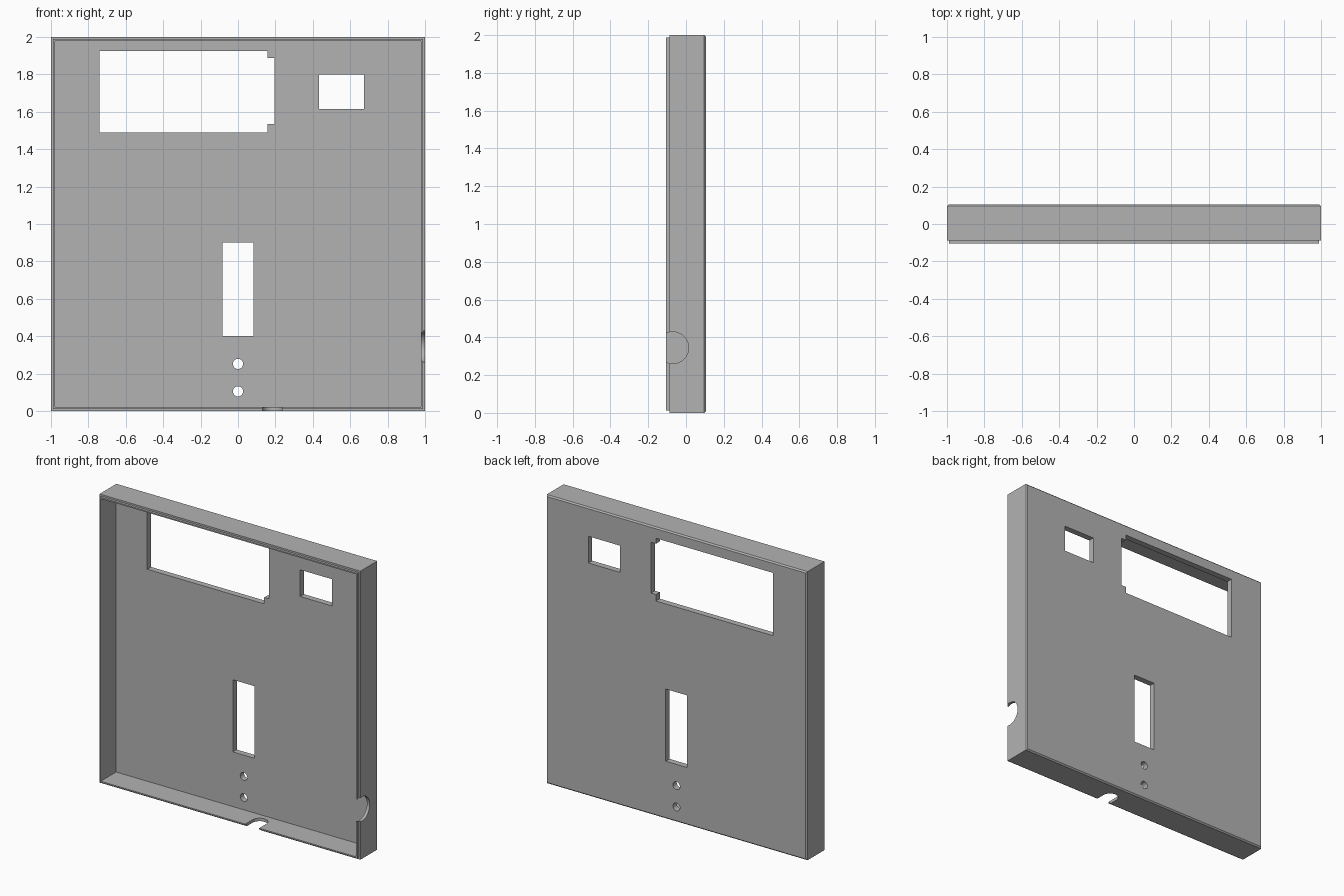
import bpy
import bmesh
from math import pi
from mathutils import Matrix, Vector

if "Cube" in bpy.data.objects:
    bpy.data.objects.remove(bpy.data.objects["Cube"])

FRONT, SHOULDER, FLOOR, BACK = -0.105, -0.088, 0.063, 0.105
CHAMFER = 0.009

# One plain grey for the whole moulding
grey = bpy.data.materials.new("plain_grey")
grey.use_nodes = True
colour = (0.45, 0.45, 0.45, 1)
grey.diffuse_color = colour
grey.node_tree.nodes["Principled BSDF"].inputs["Base Color"].default_value = colour


def make_object(name, bm):
    bmesh.ops.recalc_face_normals(bm, faces=bm.faces)
    mesh = bpy.data.meshes.new(name)
    bm.to_mesh(mesh)
    bm.free()
    mesh.materials.append(grey)
    ob = bpy.data.objects.new(name, mesh)
    bpy.context.collection.objects.link(ob)
    return ob


def square_loft(name, rings):
    """Skin square rings given as (half size, y), capped at both ends."""
    bm = bmesh.new()
    loops = [[bm.verts.new((sx * h, y, 1 + sz * h))
              for sx, sz in ((-1, -1), (1, -1), (1, 1), (-1, 1))]
             for h, y in rings]
    for a, b in zip(loops, loops[1:]):
        for i in range(4):
            j = (i + 1) % 4
            bm.faces.new((a[i], a[j], b[j], b[i]))
    bm.faces.new(loops[0])
    bm.faces.new(loops[-1])
    return make_object(name, bm)


def cut(target, cutter):
    cutter.hide_render = True
    mod = target.modifiers.new("cut", 'BOOLEAN')
    mod.operation = 'DIFFERENCE'
    mod.solver = 'EXACT'
    mod.object = cutter
    bpy.context.view_layer.objects.active = target
    bpy.ops.object.modifier_apply(modifier=mod.name)
    bpy.data.objects.remove(cutter)


def box(lo, hi):
    lo, hi = Vector(lo), Vector(hi)
    bm = bmesh.new()
    bmesh.ops.create_cube(bm, size=1, matrix=Matrix.Translation((lo + hi) / 2)
                          @ Matrix.Diagonal((*(hi - lo), 1)))
    return make_object("cutter", bm)


def cylinder(centre, radius, depth, axis):
    bm = bmesh.new()
    turn = {'X': Matrix.Rotation(pi / 2, 4, 'Y'),
            'Y': Matrix.Rotation(pi / 2, 4, 'X'),
            'Z': Matrix.Identity(4)}[axis]
    bmesh.ops.create_cone(bm, cap_ends=True, segments=48, radius1=radius,
                          radius2=radius, depth=depth,
                          matrix=Matrix.Translation(centre) @ turn)
    return make_object("cutter", bm)


# Shallow tray: chamfered back, thin walls, stepped locating lip at the front
case = square_loft("panel_case", [
    (0.979, FLOOR), (0.979, FRONT), (0.988, FRONT), (0.988, SHOULDER),
    (1, SHOULDER), (1, BACK - CHAMFER), (1 - CHAMFER, BACK)])

# Rectangular windows through the panel: x0, x1, z0, z1
for x0, x1, z0, z1 in ((-0.74, 0.157, 1.49, 1.925),   # display window
                       (0.0, 0.195, 1.535, 1.887),    # its stepped end
                       (0.433, 0.675, 1.615, 1.80),   # small window
                       (-0.083, 0.082, 0.40, 0.90)):  # tall slot
    cut(case, box((x0, 0, z0), (x1, 0.2, z1)))

# Screw holes
for z in (0.105, 0.252):
    cut(case, cylinder((0, 0.1, z), 0.027, 0.2, 'Y'))

# Round cable notch in the left wall
cut(case, cylinder((1, -0.07, 0.345), 0.084, 0.1, 'X'))

# Round-ended notch in the bottom wall
cut(case, cylinder((0.183, -0.025, 0), 0.053, 0.1, 'Z'))
cut(case, box((0.13, -0.2, -0.05), (0.236, -0.025, 0.05)))

bpy.ops.object.select_all(action='DESELECT')
case.select_set(True)
bpy.context.view_layer.objects.active = case
bpy.ops.object.shade_smooth_by_angle(angle=pi / 6)
